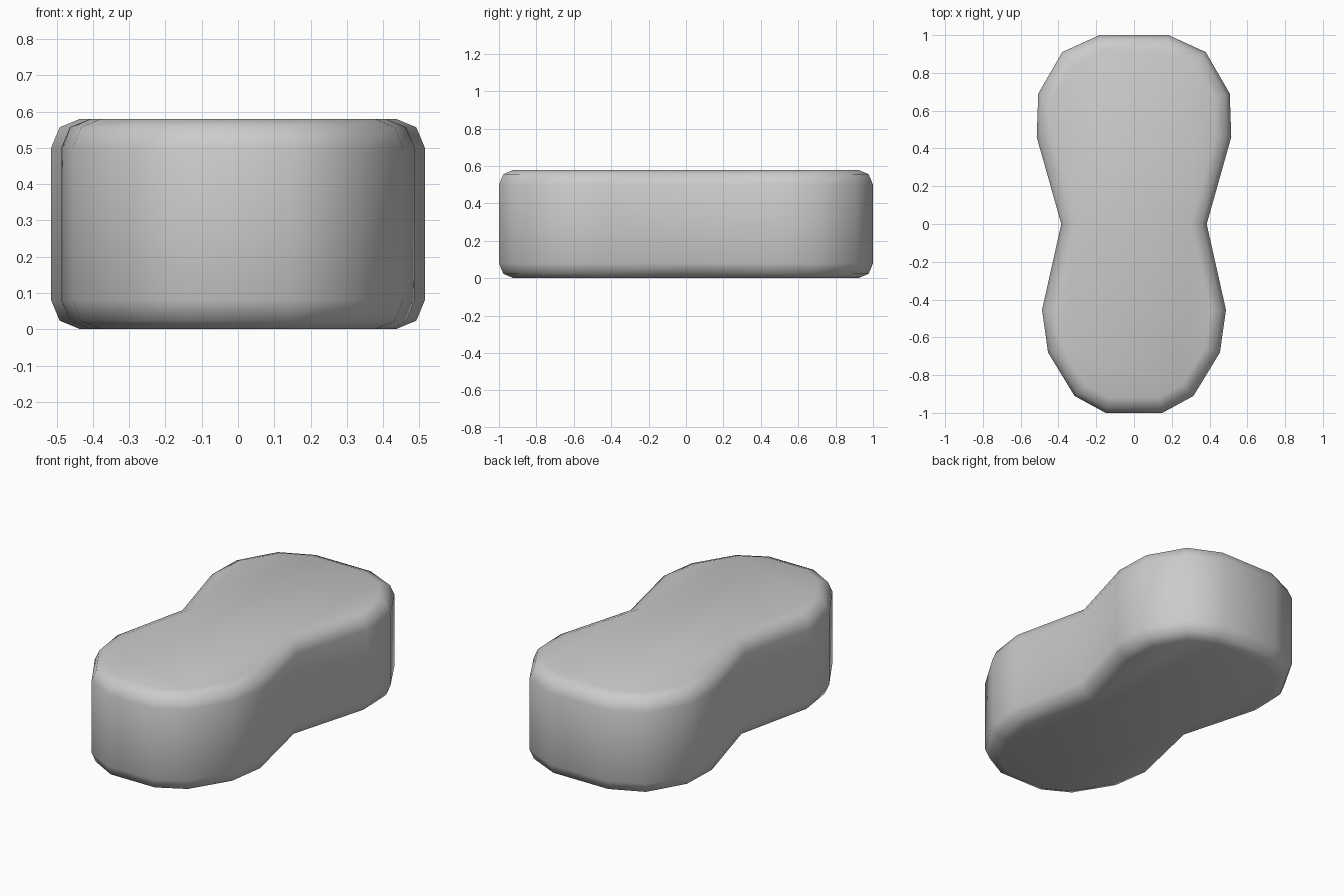
import bpy, bmesh

if "Cube" in bpy.data.objects:
    bpy.data.objects.remove(bpy.data.objects["Cube"])

HEIGHT = 0.58

# Right half of the peanut-shaped outline, back to front (x, y)
half = [(0.183, 1.0), (0.38, 0.91), (0.507, 0.69), (0.515, 0.46), (0.385, 0.0),
        (0.487, -0.455), (0.455, -0.68), (0.315, -0.91), (0.15, -1.0)]
outline = half + [(-x, y) for x, y in reversed(half)]

# Extrude the outline into a solid block
bm = bmesh.new()
base = bm.faces.new([bm.verts.new((x, y, 0)) for x, y in outline])
ext = bmesh.ops.extrude_face_region(bm, geom=[base], use_keep_orig=True)
top = [v for v in ext["geom"] if isinstance(v, bmesh.types.BMVert)]
bmesh.ops.translate(bm, verts=top, vec=(0, 0, HEIGHT))
bmesh.ops.recalc_face_normals(bm, faces=bm.faces)

# Round the upper and lower rims
rims = [e for e in bm.edges if abs(e.verts[0].co.z - e.verts[1].co.z) < 1e-4]
bmesh.ops.bevel(bm, geom=rims, offset=0.08, offset_type='OFFSET', segments=2,
                profile=0.5, affect='EDGES')
bmesh.ops.recalc_face_normals(bm, faces=bm.faces)
for f in bm.faces:
    f.smooth = True

mesh = bpy.data.meshes.new("rounded_block")
bm.to_mesh(mesh)
bm.free()
bpy.context.collection.objects.link(bpy.data.objects.new("rounded_block", mesh))
